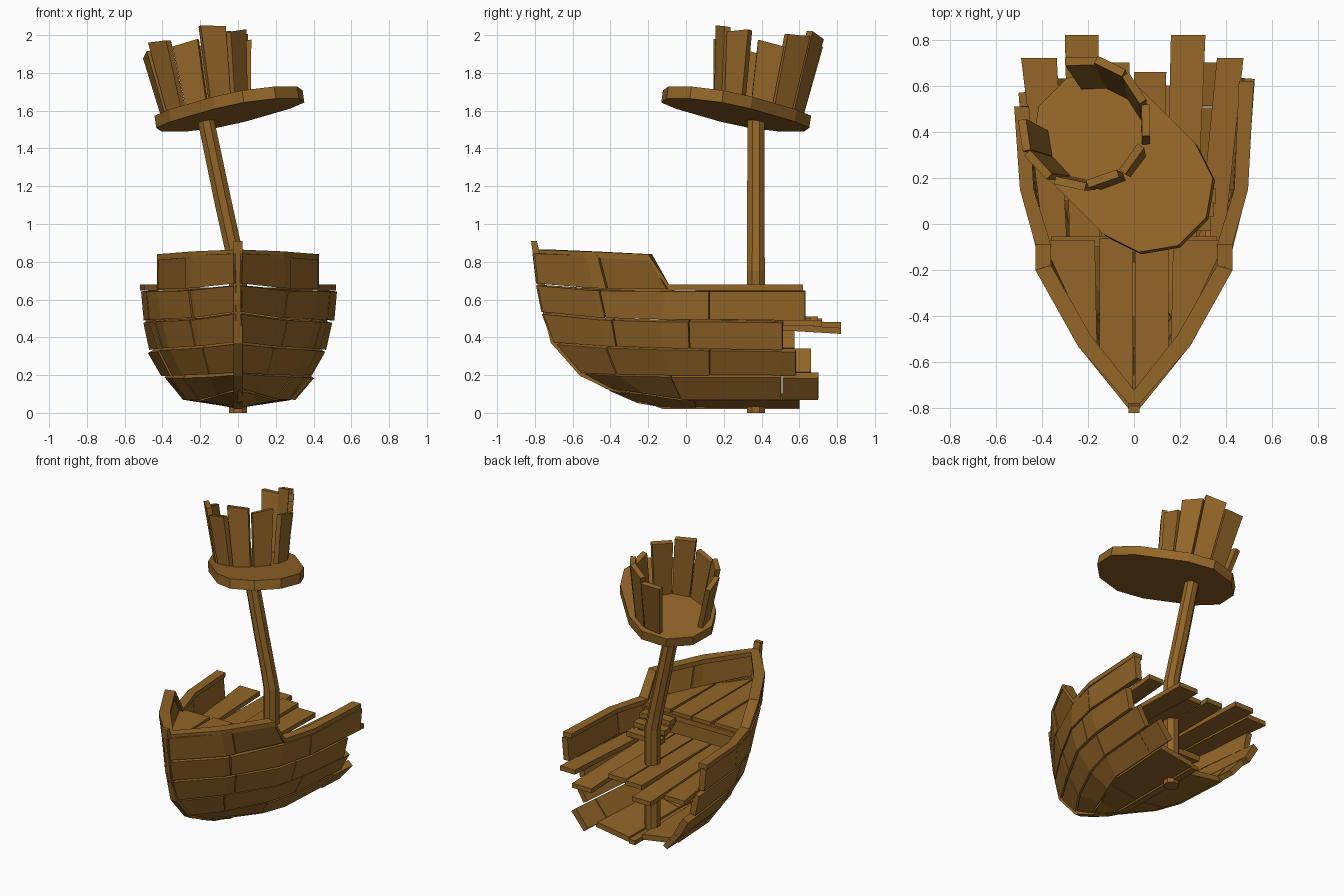
import bpy, bmesh, math, random
from mathutils import Vector as V

if "Cube" in bpy.data.objects:
    bpy.data.objects.remove(bpy.data.objects["Cube"])

random.seed(4)
wood = bpy.data.materials.new("brown_wood")
wood.diffuse_color = (0.29, 0.132, 0.021, 1)
wood.use_nodes = True
wood.node_tree.nodes["Principled BSDF"].inputs["Base Color"].default_value = wood.diffuse_color


def loft(name, rings):
    """Skin matching rings of points and cap both ends."""
    bm = bmesh.new()
    vs = [[bm.verts.new(p) for p in r] for r in rings]
    n = len(rings[0])
    for a, b in zip(vs, vs[1:]):
        for i in range(n):
            j = (i + 1) % n
            bm.faces.new((a[i], a[j], b[j], b[i]))
    bm.faces.new(vs[0])
    bm.faces.new(vs[-1])
    bmesh.ops.recalc_face_normals(bm, faces=bm.faces)
    me = bpy.data.meshes.new(name)
    bm.to_mesh(me)
    bm.free()
    me.materials.append(wood)
    ob = bpy.data.objects.new(name, me)
    bpy.context.collection.objects.link(ob)
    return ob


def slab(name, top, thick):
    return loft(name, [top, [(x, y, z - thick) for x, y, z in top]])


def box(name, x0, x1, y0, y1, z0, z1):
    return slab(name, [(x0, y0, z1), (x1, y0, z1), (x1, y1, z1), (x0, y1, z1)], z1 - z0)


# Hull lines: half-breadth points from stem to stern, lowest line first
lines = [
    [(.02, -.25, .06), (.02, -.12, .03), (.02, 0, .03), (.02, .14, .03), (.02, .5, .03)],
    [(.01, -.41, .13), (.10, -.22, .10), (.20, -.02, .07), (.26, .14, .07), (.28, .5, .07)],
    [(.01, -.56, .21), (.15, -.36, .20), (.29, -.08, .195), (.35, .14, .195), (.38, .5, .195)],
    [(.01, -.70, .37), (.19, -.42, .35), (.36, -.12, .34), (.42, .14, .335), (.455, .5, .33)],
    [(.01, -.76, .53), (.22, -.45, .50), (.40, -.13, .49), (.465, .14, .49), (.49, .5, .485)],
    [(.01, -.79, .68), (.24, -.49, .655), (.42, -.10, .65), (.48, .14, .65), (.505, .5, .65)],
    [(.01, -.81, .85), (.24, -.525, .84), (.425, -.20, .83)],
]


def on_line(line, t):
    i = min(int(t), len(line) - 2)
    return V(line[i]).lerp(V(line[i + 1]), t - i)


def hull_plank(name, lo, hi, t0, t1, side, out):
    ts = [t0] + [k for k in range(1, 5) if t0 < k < t1] + [t1]
    rings = []
    for t in ts:
        a, b = on_line(lo, t), on_line(hi, t)
        gap = (b - a).normalized() * .006
        a, b = a + gap, b - gap
        tan = on_line(lo, t + .01) - on_line(lo, t - .01 if t > .01 else t)
        nrm = (b - a).cross(tan).normalized()
        if nrm.dot(V((1, 0, .0))) > 0:
            nrm = -nrm
        ring = [a - nrm * out, b - nrm * out, b + nrm * .035, a + nrm * .035]
        rings.append([(side * max(p.x, 0), p.y, p.z) for p in ring])
    loft(name, rings)


# Hull strakes: plank joints per row, then ragged stern y for right and left
rows = [
    ([0, 2.4], .60, .52),
    ([0, 2.0, 4.03], .70, .63),
    ([0, 1.0, 2.95], .58, .66),
    ([0, 1.2, 2.55], .51, .57),
    ([0, 1.1, 2.95], .63, .51),
    ([0, 1.2], None, None),
]
for r, (cuts, right_end, left_end) in enumerate(rows):
    for side, end, label in ((1, right_end, "right"), (-1, left_end, "left")):
        last = 2 if end is None else 3 + (end - .14) / .36
        ts = [c for c in cuts if c < last - .1] + [last]
        for k in range(len(ts) - 1):
            hull_plank(f"hull_plank_{label}_{r}_{k}", lines[r], lines[r + 1], ts[k],
                       ts[k + 1] - (.02 if k < len(ts) - 2 else 0), side,
                       random.uniform(0, .012))

# Stem post and keel in one curved timber
profile = [(-.82, .91, -.79, .91), (-.812, .85, -.775, .85), (-.775, .6, -.735, .6),
           (-.715, .37, -.675, .385), (-.56, .195, -.54, .225), (-.4, .12, -.385, .15),
           (-.12, .02, -.11, .05), (.6, .02, .6, .05)]
loft("stem_and_keel", [[(-.024, a, b), (.024, a, b), (.024, c, d), (-.024, c, d)]
                       for a, b, c, d in profile])

# Rail caps: outer x, y, inner x, y, top z
rail = [(0, -.805, 0, -.72, .865), (.24, -.535, .19, -.48, .855), (.428, -.2, .36, -.18, .84),
        (.428, -.09, .36, -.09, .68), (.495, .15, .435, .15, .68)]
for side, end, label in ((1, .62, "right"), (-1, .51, "left")):
    path = rail + [(.52, end, .455, end, .68)]
    loft("rail_" + label, [[(side * a, b, z), (side * c, d, z), (side * c, d, z - .032),
                            (side * a, b, z - .032)] for a, b, c, d, z in path])

# Main deck: x edges at the front, x edges at the stern, stern y, stern z
deck = [(-.39, -.29, -.49, -.335, .72, .50), (-.28, -.15, -.30, -.155, .82, .48),
        (-.14, -.01, -.145, -.02, .70, .51), (0, .13, 0, .14, .66, .50),
        (.14, .27, .16, .31, .82, .45), (.28, .39, .36, .475, .72, .49)]
for i, (a, b, c, d, y, z) in enumerate(deck):
    slab(f"deck_plank_{i}", [(a, -.09, .505), (b, -.09, .505), (d, y, z), (c, y, z)], .032)
box("deck_beam", -.42, .42, .1, .15, .43, .475)

# Raised foredeck with its bulkhead
for s, label in ((1, "right"), (-1, "left")):
    inner = [(0.004, -.76), (.15, -.58), (.15, -.06), (.004, -.06)]
    outer = [(.16, -.56), (.225, -.47), (.395, -.13), (.395, -.07), (.17, -.07)]
    for part, pts in (("inner", inner), ("outer", outer)):
        slab(f"foredeck_{part}_{label}", [(s * x, y, .665) for x, y in pts], .03)
box("foredeck_bulkhead", -.385, .385, -.10, -.075, .48, .64)
box("foredeck_beam", -.36, .36, -.09, -.055, .605, .64)

# Steps up to the foredeck
for i in range(3):
    z = .55 + i * .045
    box(f"step_{i}", .1, .355 - .01 * i, .09 - .06 * i, .155 - .06 * i, z - .035, z)
for x in (.13, .31):
    slab(f"step_stringer_{x}", [(x, -.06, .62), (x + .025, -.06, .62),
                                (x + .025, .14, .53), (x, .14, .53)], .05)

# Bent eight-sided mast
mast = [(0, 0, .052), (0, .75, .052), (-.025, .87, .05), (-.08, 1.12, .05), (-.172, 1.56, .048)]
loft("mast", [[(x + r * math.cos((k + .5) * math.pi / 4),
                .37 + r * math.sin((k + .5) * math.pi / 4), z) for k in range(8)]
              for x, z, r in mast])

# Crow's nest frame: long axis rises towards the front right
long_axis = V((1, -1, .29)).normalized()
wide_axis = V((1, 1, 0)).normalized()
up_axis = long_axis.cross(wide_axis).normalized()
nest_mid = V((-.05, .27, 1.64))


def nest(u, v, w):
    return nest_mid + long_axis * u + wide_axis * v + up_axis * w


# Oblong platform with faceted round ends
outline = []
for end, start in ((.17, -90), (-.17, 90)):
    for k in range(6):
        a = math.radians(start + k * 36)
        outline.append((end + .28 * math.cos(a), .28 * math.sin(a)))
loft("lookout_platform", [[nest(u, v, w) for u, v in outline] for w in (0, -.065)])

# Flared lookout staves around the low end, open towards the back left
staves = [(-125, .33), (-92, .37), (-58, .33), (-25, .40), (8, .37),
          (48, .32), (78, .39), (108, .42), (137, .38)]
for i, (deg, h) in enumerate(staves):
    a = math.radians(deg)
    ca, sa = math.cos(a), math.sin(a)
    rings = []
    for w, r, half in ((-.01, .235, .056), (h, .285, .07)):
        ring = []
        for rr, s in ((r, -1), (r, 1), (r - .035, 1), (r - .035, -1)):
            tilt = s * .008 * (-1) ** i if w > 0 else 0
            ring.append(nest(-.17 + rr * ca - s * half * sa, rr * sa + s * half * ca, w + tilt))
        rings.append(ring)
    loft(f"lookout_stave_{i}", rings)
